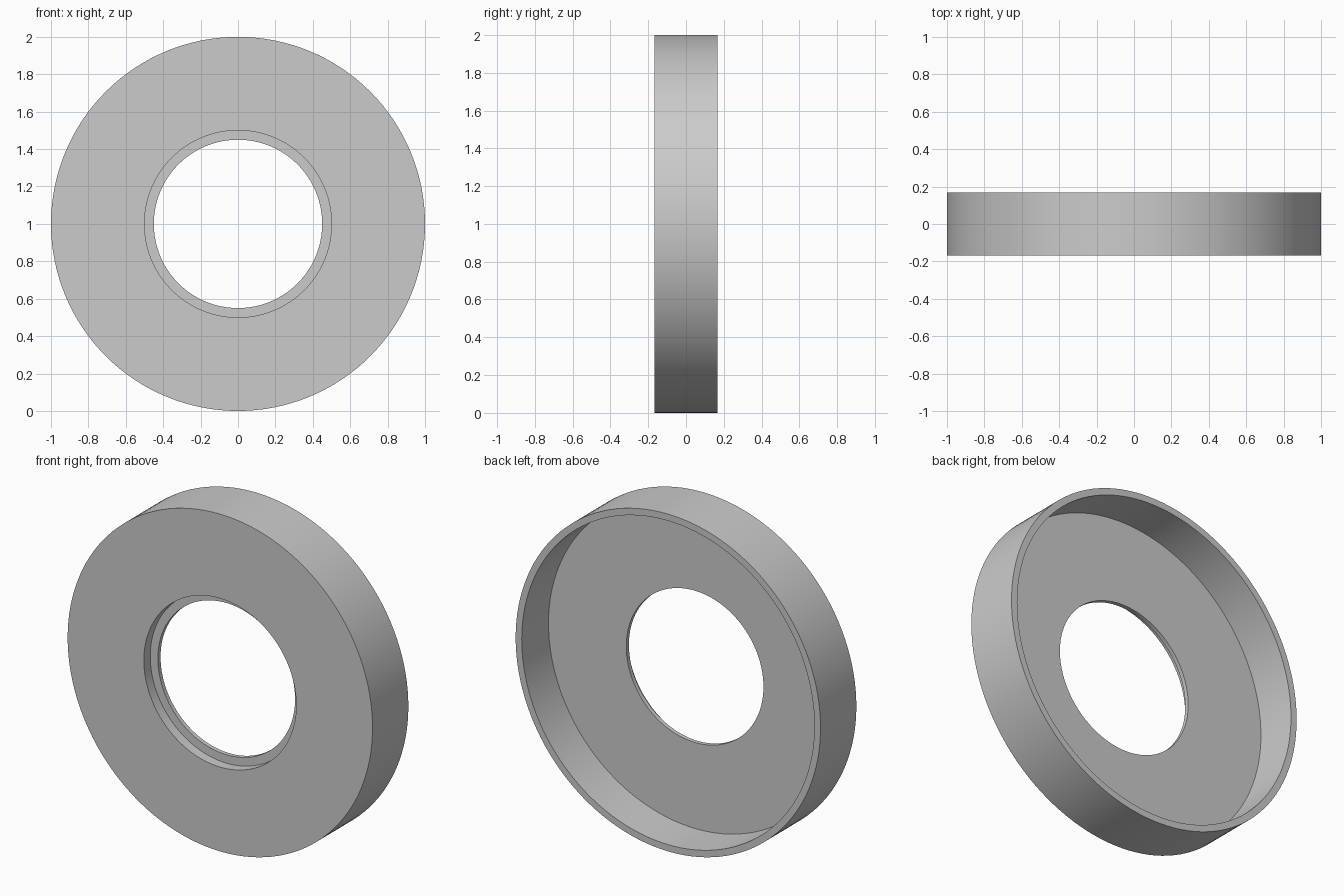
import bpy, bmesh, math
from mathutils import Matrix, Vector

if "Cube" in bpy.data.objects:
    bpy.data.objects.remove(bpy.data.objects["Cube"])

# Plain grey material
grey = bpy.data.materials.new("plain grey")
grey.use_nodes = True
colour = (0.6, 0.6, 0.6, 1)
grey.diffuse_color = colour
grey.node_tree.nodes["Principled BSDF"].inputs["Base Color"].default_value = colour

# Dimensions: the flange is a thin plate with a counterbored hole and a deep rim
SEGMENTS = 128
half_depth = 0.168
outer, rim_inner, bore, hole = 1.0, 0.96, 0.5, 0.45
front, back = -half_depth, half_depth
step = front + 0.06
floor = front + 0.085

# Closed cross-section as (radius, y), revolved about the y axis
profile = [(outer, front), (outer, back), (rim_inner, back), (rim_inner, floor),
           (hole, floor), (hole, step), (bore, step), (bore, front)]

bm = bmesh.new()
verts = [bm.verts.new((r, y, 0)) for r, y in profile]
edges = [bm.edges.new((v, verts[(i + 1) % len(verts)])) for i, v in enumerate(verts)]
bmesh.ops.spin(bm, geom=verts + edges, cent=(0, 0, 0), axis=(0, 1, 0),
               angle=math.tau, steps=SEGMENTS, use_merge=True)
bmesh.ops.remove_doubles(bm, verts=bm.verts, dist=0.0001)
bmesh.ops.recalc_face_normals(bm, faces=bm.faces)
bmesh.ops.transform(bm, matrix=Matrix.Translation(Vector((0, 0, outer))), verts=bm.verts)

mesh = bpy.data.meshes.new("flanged_ring")
bm.to_mesh(mesh)
bm.free()
mesh.materials.append(grey)
ring = bpy.data.objects.new("flanged_ring", mesh)
bpy.context.collection.objects.link(ring)

# Smooth round walls, crisp rims
bpy.ops.object.select_all(action="DESELECT")
ring.select_set(True)
bpy.context.view_layer.objects.active = ring
bpy.ops.object.shade_smooth_by_angle(angle=math.radians(30))
